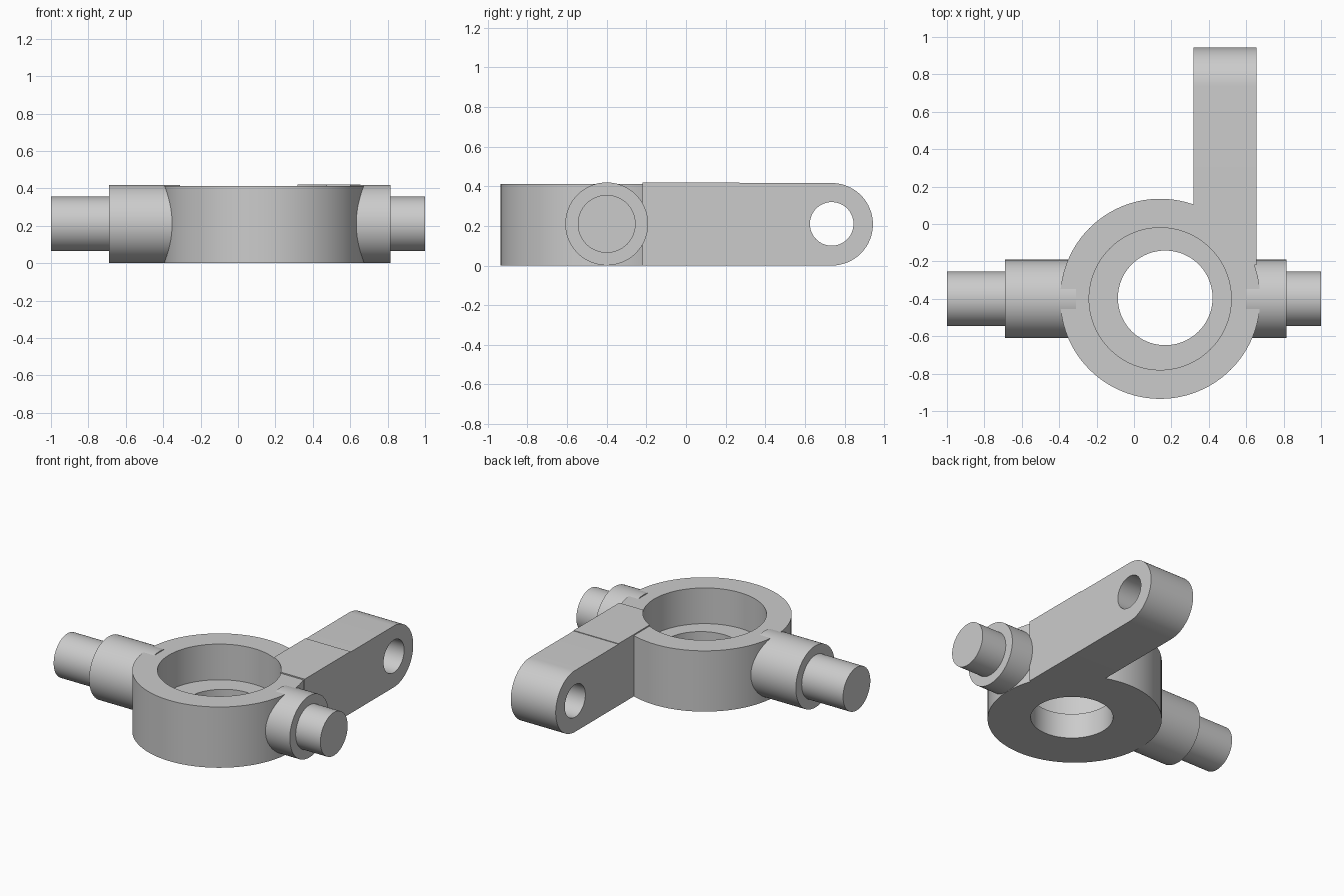
import bpy
import bmesh
from math import sin, cos, pi, radians
from mathutils import Matrix

cube = bpy.data.objects.get("Cube")
if cube:
    bpy.data.objects.remove(cube, do_unlink=True)

grey = bpy.data.materials.new("cast grey")
grey.use_nodes = True
colour = (0.6, 0.6, 0.6, 1)
grey.diffuse_color = colour
grey.node_tree.nodes["Principled BSDF"].inputs["Base Color"].default_value = colour

RING_X, RING_Y = 0.14, -0.4
PIN_Z = 0.21


def make_object(name, bm):
    bmesh.ops.recalc_face_normals(bm, faces=bm.faces)
    mesh = bpy.data.meshes.new(name)
    bm.to_mesh(mesh)
    bm.free()
    mesh.materials.append(grey)
    obj = bpy.data.objects.new(name, mesh)
    bpy.context.collection.objects.link(obj)
    return obj


def add_cylinder(bm, axis, centre, radius, start, end, sides=96):
    """Cylinder along X or Z; the centre coordinate on that axis is replaced."""
    place = list(centre)
    place["XYZ".index(axis)] = (start + end) / 2
    turn = Matrix.Rotation(radians(90), 4, "Y") if axis == "X" else Matrix()
    bmesh.ops.create_cone(bm, cap_ends=True, segments=sides, radius1=radius,
                          radius2=radius, depth=end - start,
                          matrix=Matrix.Translation(place) @ turn)


def cylinder(name, *args):
    bm = bmesh.new()
    add_cylinder(bm, *args)
    return make_object(name, bm)


def boolean(obj, tool, operation):
    mod = obj.modifiers.new(operation, "BOOLEAN")
    mod.operation, mod.solver, mod.object = operation, "EXACT", tool
    bpy.context.view_layer.objects.active = obj
    bpy.ops.object.modifier_apply(modifier=mod.name)


# Bearing ring
centre = (RING_X, RING_Y, 0)
ring = cylinder("bearing_ring", "Z", centre, 0.535, 0, 0.412)

# Side arm: rounded side profile extruded across its width
bm = bmesh.new()
profile = [(0.735 + 0.208 * sin(a), 0.208 - 0.208 * cos(a))
           for a in (pi * i / 32 for i in range(33))]
profile += [(0.27, 0.416), (0.27, 0.42), (-0.22, 0.42), (-0.22, 0)]
face = bm.faces.new([bm.verts.new((0.317, y, z)) for y, z in profile])
side = bmesh.ops.extrude_face_region(bm, geom=[face])["geom"]
bmesh.ops.translate(bm, vec=(0.337, 0, 0),
                    verts=[v for v in side if isinstance(v, bmesh.types.BMVert)])
arm = make_object("side_arm", bm)

# Bores through the ring and the arm's eye
cutters = [
    cylinder("counterbore_cutter", "Z", centre, 0.38, 0.17, 0.6),
    cylinder("through_hole_cutter", "Z", (0.167, -0.395, 0), 0.253, -0.2, 0.3),
    cylinder("eye_cutter", "X", (0, 0.735, PIN_Z), 0.11, 0.1, 0.9, 64),
]
for cutter in cutters[:2]:
    boolean(ring, cutter, "DIFFERENCE")
for cutter in cutters:
    boolean(arm, cutter, "DIFFERENCE")
    bpy.data.objects.remove(cutter, do_unlink=True)

# Stepped trunnion pins on both sides
pins = []
for name, inner, step, tip in (("right_pin", -0.31, -0.69, -1.0),
                               ("left_pin", 0.6, 0.815, 1.0)):
    bm = bmesh.new()
    axis_at = (0, RING_Y, PIN_Z)
    add_cylinder(bm, "X", axis_at, 0.209, min(inner, step), max(inner, step))
    add_cylinder(bm, "X", axis_at, 0.146, min(step, tip), max(step, tip), 64)
    pins.append(make_object(name, bm))

# Smooth the round walls, keep the edges sharp
bpy.ops.object.select_all(action="DESELECT")
for obj in [ring, arm] + pins:
    obj.select_set(True)
bpy.context.view_layer.objects.active = ring
bpy.ops.object.shade_smooth_by_angle(angle=radians(30))
